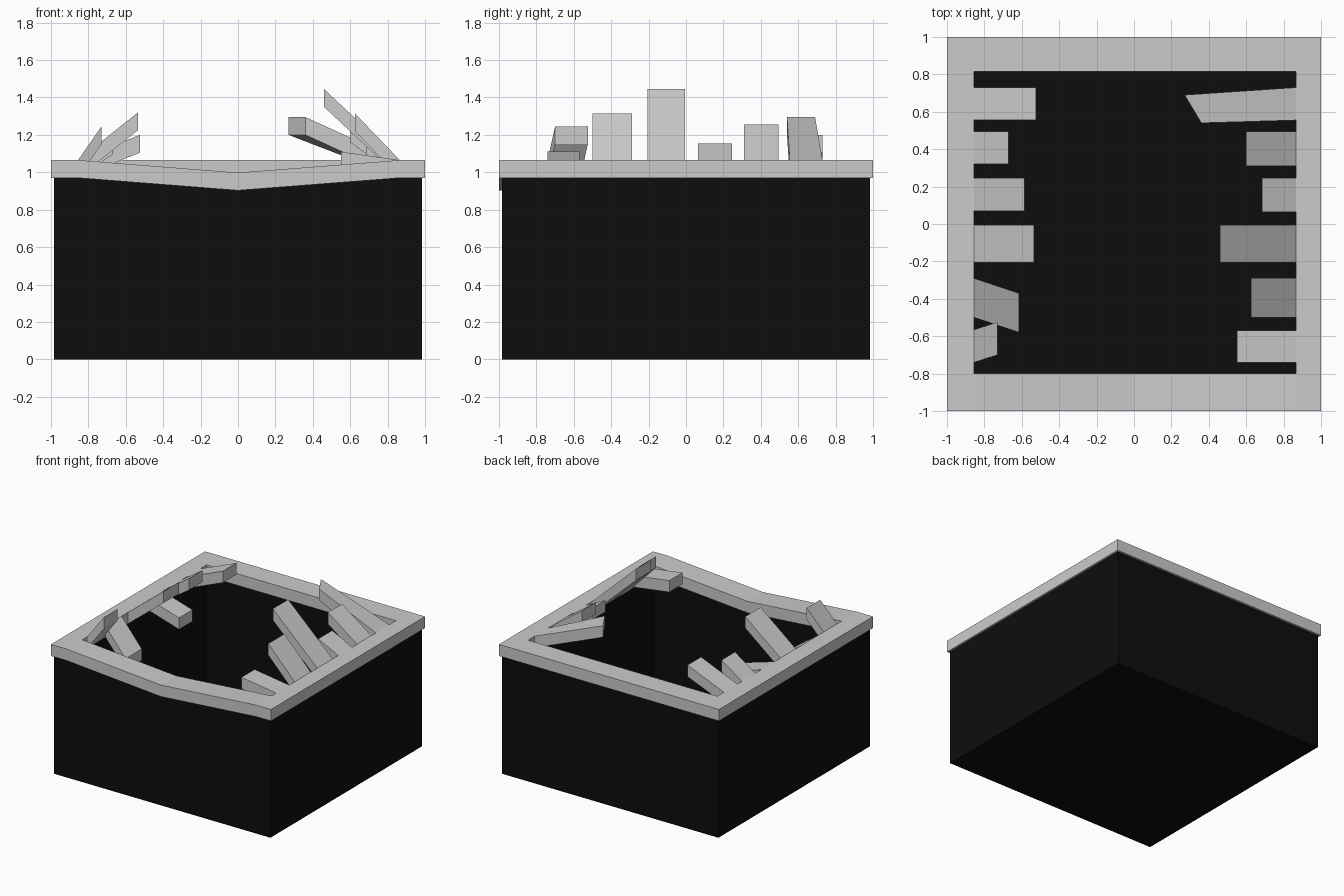
import bpy, bmesh

if "Cube" in bpy.data.objects:
    bpy.data.objects.remove(bpy.data.objects["Cube"])

LOW, TOP = 0.97, 1.065          # rim bottom and top heights
XL, XR, YF, YB = -0.855, 0.865, -0.80, 0.815   # opening edges

def finish(bm, name):
    bmesh.ops.remove_doubles(bm, verts=bm.verts, dist=0.0005)
    bmesh.ops.recalc_face_normals(bm, faces=bm.faces)
    mesh = bpy.data.meshes.new(name)
    bm.to_mesh(mesh)
    bm.free()
    obj = bpy.data.objects.new(name, mesh)
    bpy.context.collection.objects.link(obj)
    return obj

# Dark open-topped pit with thin walls
bm = bmesh.new()
bmesh.ops.create_cube(bm, size=1)
for v in bm.verts:
    v.co = (v.co.x * 1.966, v.co.y * 1.966, (v.co.z + 0.5) * 0.972)
bmesh.ops.delete(bm, geom=[f for f in bm.faces if f.normal.z > 0.5], context='FACES_ONLY')
pit = finish(bm, "pit_box")
solid = pit.modifiers.new("wall_thickness", 'SOLIDIFY')
solid.thickness = 0.022
solid.offset = -1
black = bpy.data.materials.new("black")
black.diffuse_color = (0.004, 0.004, 0.004, 1)
black.use_nodes = True
black.node_tree.nodes["Principled BSDF"].inputs["Base Color"].default_value = black.diffuse_color
pit.data.materials.append(black)

# Rim frame: outer point, inner point, sag (front rail bends in the middle)
ring = [((-1, -1), (XL, YF), 0), ((XL, -1), (XL, YF), 0), ((0, -1), (0, YF), -0.067),
        ((XR, -1), (XR, YF), 0), ((1, -1), (XR, YF), 0), ((1, 1), (XR, YB), 0),
        ((-1, 1), (XL, YB), 0)]
bm = bmesh.new()
loops = []
for o, i, sag in ring:
    loops.append([bm.verts.new((p[0], p[1], z + sag))
                  for p, z in ((o, LOW), (o, TOP), (i, TOP), (i, LOW))])
for k, a in enumerate(loops):
    b = loops[(k + 1) % len(loops)]
    for j in range(4):
        n = (j + 1) % 4
        bm.faces.new((a[j], b[j], b[n], a[n]))
finish(bm, "rim_frame")

# Broken planks: sheared bars growing from the rim, ends stay vertical
def plank(name, x0, y0, y1, end0, end1, z_end):
    bm = bmesh.new()
    h = TOP - LOW
    def section(p, q, z):
        return [bm.verts.new((*c, zz)) for c, zz in
                ((p, z - h), (q, z - h), (q, z), (p, z))]
    a = section((x0, y0), (x0, y1), TOP)
    b = section(end0, end1, z_end)
    for j in range(4):
        n = (j + 1) % 4
        bm.faces.new((a[j], b[j], b[n], a[n]))
    bm.faces.new(b)
    bm.faces.new(a)
    finish(bm, name)

# Straight planks: base edge, y range, end x, end top height
straight = [
    (XR, -0.74, -0.57, 0.55, 1.11), (XR, -0.50, -0.29, 0.625, 1.315),
    (XR, -0.205, -0.005, 0.46, 1.445), (XR, 0.065, 0.245, 0.685, 1.155),
    (XR, 0.31, 0.495, 0.60, 1.255),
    (XL, 0.555, 0.73, -0.525, 1.20), (XL, 0.32, 0.495, -0.67, 1.19),
    (XL, 0.07, 0.245, -0.585, 0.985), (XL, -0.205, -0.005, -0.535, 1.32),
]
for k, (x0, y0, y1, xe, ze) in enumerate(straight):
    plank(f"plank_{k + 1}", x0, y0, y1, (xe, y0), (xe, y1), ze)

# Skewed planks
plank("skewed_plank_right", XR, 0.555, 0.73, (0.36, 0.54), (0.27, 0.69), 1.295)
plank("skewed_plank_left", XL, -0.50, -0.29, (-0.615, -0.58), (-0.615, -0.37), 0.89)
plank("skewed_plank_corner", XL, -0.74, -0.565, (-0.73, -0.70), (-0.73, -0.525), 1.245)
